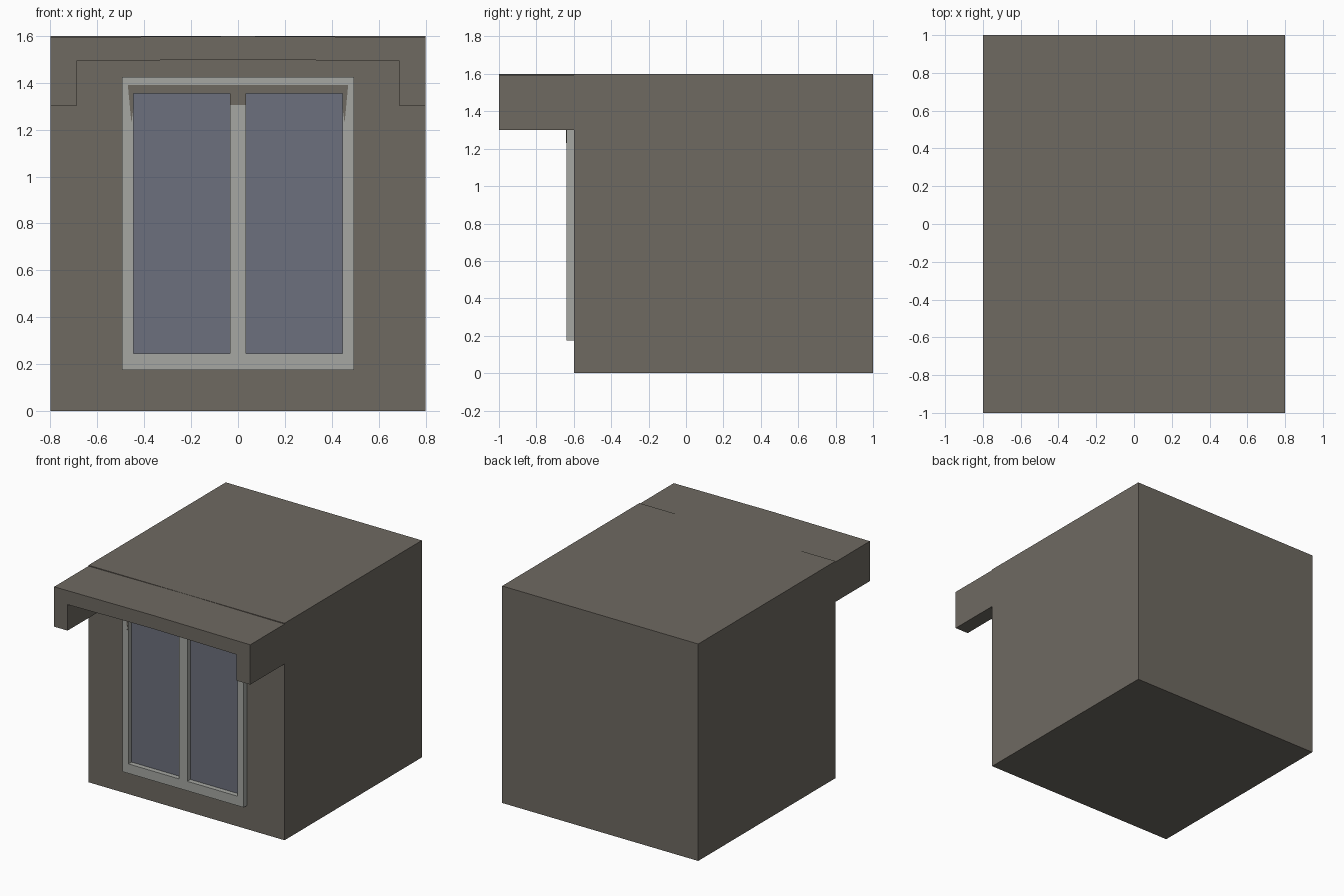
import bpy, bmesh

if "Cube" in bpy.data.objects:
    bpy.data.objects.remove(bpy.data.objects["Cube"])


def material(name, rgb):
    m = bpy.data.materials.new(name)
    m.diffuse_color = (*rgb, 1)
    m.use_nodes = True
    m.node_tree.nodes["Principled BSDF"].inputs["Base Color"].default_value = m.diffuse_color
    return m


SLATE = material("slate_brown", (0.158, 0.143, 0.121))
TRIM = material("pale_grey_trim", (0.38, 0.39, 0.365))
GLASS = material("blue_grey_glass", (0.15, 0.163, 0.205))


def prism(name, outline, y0, y1, mat):
    """Extrude an (x, z) outline from y0 back to y1."""
    bm = bmesh.new()
    face = bm.faces.new([bm.verts.new((x, y0, z)) for x, z in outline])
    ext = bmesh.ops.extrude_face_region(bm, geom=[face], use_keep_orig=True)
    verts = [g for g in ext["geom"] if isinstance(g, bmesh.types.BMVert)]
    bmesh.ops.translate(bm, verts=verts, vec=(0, y1 - y0, 0))
    bmesh.ops.recalc_face_normals(bm, faces=bm.faces[:])
    me = bpy.data.meshes.new(name)
    bm.to_mesh(me)
    bm.free()
    me.materials.append(mat)
    ob = bpy.data.objects.new(name, me)
    bpy.context.collection.objects.link(ob)
    return ob


def box(name, x0, x1, z0, z1, y0, y1, mat):
    return prism(name, [(x0, z0), (x1, z0), (x1, z1), (x0, z1)], y0, y1, mat)


def mirrored(half):
    """Complete an outline given from the left side to the centre."""
    return half + [(-x, z) for x, z in reversed(half) if x != 0]


# Dormer body
box("dormer_body", -0.8, 0.8, 0, 1.6, -0.6, 1.0, SLATE)

# Overhanging hood with short cheeks and a slightly sagging top
hood = [(-0.8, 1.3), (-0.69, 1.3), (-0.69, 1.492), (0, 1.5), (0.69, 1.492),
        (0.69, 1.3), (0.8, 1.3), (0.8, 1.594), (0, 1.599), (-0.8, 1.594)]
prism("roof_hood", hood, -1.0, -0.6, SLATE)

# Window frame
FRONT, WALL = -0.64, -0.6
box("frame_sill", -0.495, 0.495, 0.175, 0.245, FRONT, WALL, TRIM)
box("frame_head", -0.495, 0.495, 1.355, 1.425, FRONT, WALL, TRIM)
box("frame_mullion", -0.035, 0.035, 0.245, 1.355, FRONT, WALL, TRIM)
for side, s in (("left", -1), ("right", 1)):
    a, b = sorted((s * 0.445, s * 0.495))
    box("frame_jamb_" + side, a, b, 0.245, 1.355, FRONT, WALL, TRIM)
    # Recessed glass plate
    a, b = sorted((s * 0.035, s * 0.445))
    box("glass_" + side, a, b, 0.245, 1.355, WALL - 0.004, WALL, GLASS)

# Brown inlay across the frame head, running down onto jambs and mullion
inlay = mirrored([(-0.47, 1.39), (-0.455, 1.23), (-0.445, 1.3), (-0.445, 1.355),
                  (-0.035, 1.355), (-0.035, 1.305)])
prism("head_inlay", inlay, FRONT - 0.002, FRONT, SLATE)
